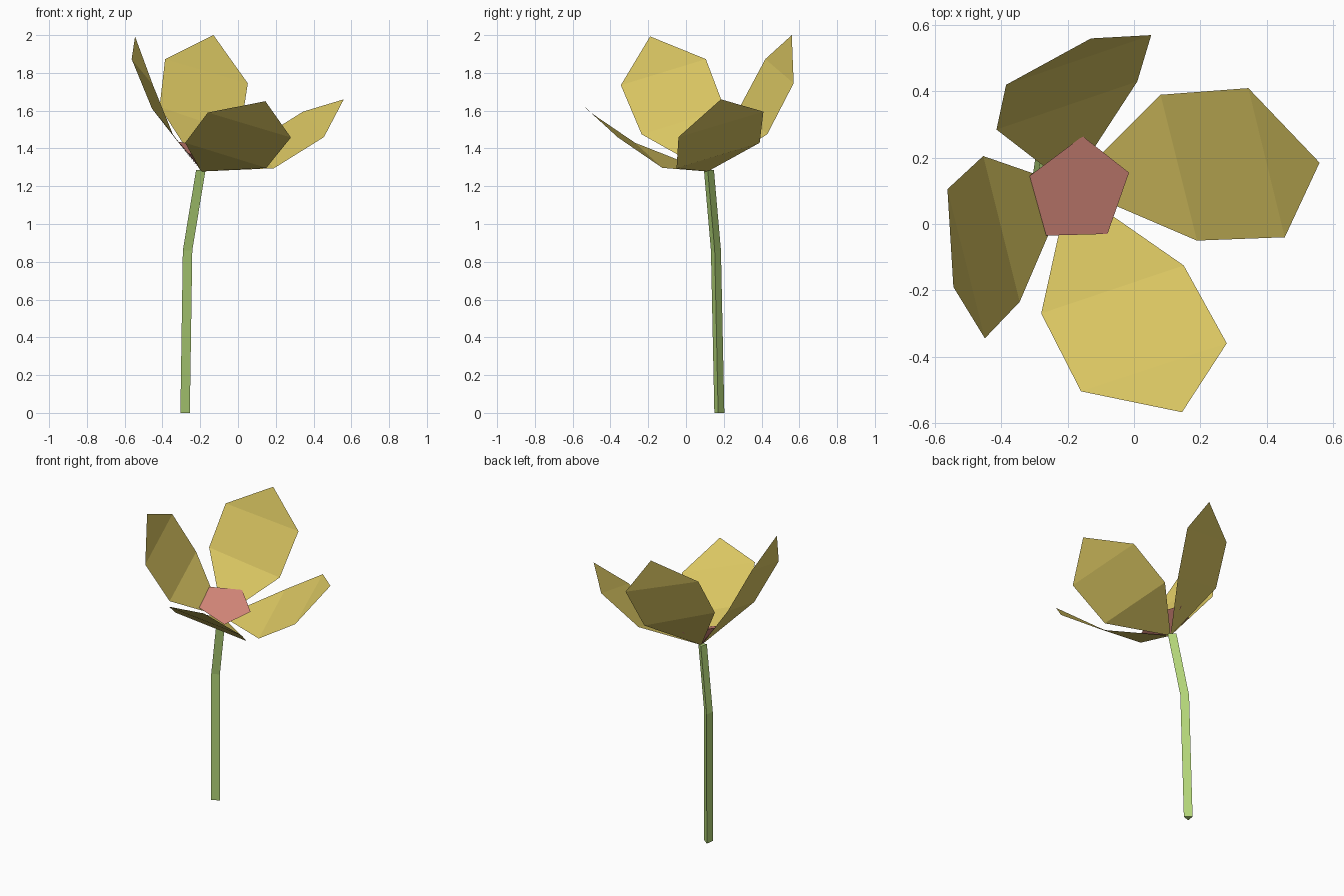
import bpy

def material(name, rgb):
    m = bpy.data.materials.new(name)
    m.diffuse_color = (*rgb, 1)
    return m

yellow = material("petal yellow", (0.72, 0.58, 0.125))
green = material("stem green", (0.45, 0.67, 0.19))
pink = material("pistil pink", (0.68, 0.25, 0.20))

def build(name, verts, faces, mat):
    me = bpy.data.meshes.new(name)
    me.from_pydata(verts, [], faces)
    me.materials.append(mat)
    ob = bpy.data.objects.new(name, me)
    bpy.context.collection.objects.link(ob)
    return ob

# Stem: a three-sided tube along a bent path
path = [(-0.286, 0.174, 0), (-0.273, 0.156, 0.86), (-0.203, 0.119, 1.285)]
section = [(-0.019, -0.024), (0.031, -0.004), (-0.011, 0.029)]
rings = [(x + dx, y + dy, z) for x, y, z in path for dx, dy in section]
sides = [(r * 3 + i, r * 3 + (i + 1) % 3, r * 3 + 3 + (i + 1) % 3, r * 3 + 3 + i)
         for r in range(2) for i in range(3)]
build("stem", rings, sides + [(2, 1, 0), (6, 7, 8)], green)

# Petals: six-sided sheets creased twice, all meeting at the stem top
base = (-0.195, 0.115, 1.278)
petals = {
    "petal_right": [(0.19, -0.05, 1.295), (0.455, -0.04, 1.46), (0.56, 0.185, 1.66),
                    (0.345, 0.41, 1.595), (0.08, 0.39, 1.43)],
    "petal_front": [(-0.28, -0.27, 1.43), (-0.16, -0.505, 1.59), (0.145, -0.568, 1.65),
                    (0.28, -0.36, 1.458), (0.15, -0.125, 1.297)],
    "petal_back": [(0.01, 0.43, 1.475), (0.052, 0.57, 1.745), (-0.13, 0.56, 2.0),
                   (-0.386, 0.42, 1.873), (-0.415, 0.285, 1.62)],
    "petal_left": [(-0.455, 0.205, 1.61), (-0.563, 0.105, 1.873), (-0.545, -0.19, 1.993),
                   (-0.45, -0.345, 1.735), (-0.345, -0.235, 1.475)],
}
for name, outline in petals.items():
    build(name, [base] + outline, [(0, 1, 5), (1, 2, 4, 5), (2, 3, 4)], yellow)

# Pistil: a tilted five-sided cone standing on its point
rim = [(-0.155, 0.265, 1.411), (-0.315, 0.145, 1.435), (-0.265, -0.035, 1.375),
       (-0.08, -0.03, 1.31), (-0.015, 0.155, 1.343)]
build("pistil", rim + [(-0.195, 0.115, 1.285)],
      [(0, 1, 2, 3, 4)] + [((i + 1) % 5, i, 5) for i in range(5)], pink)
